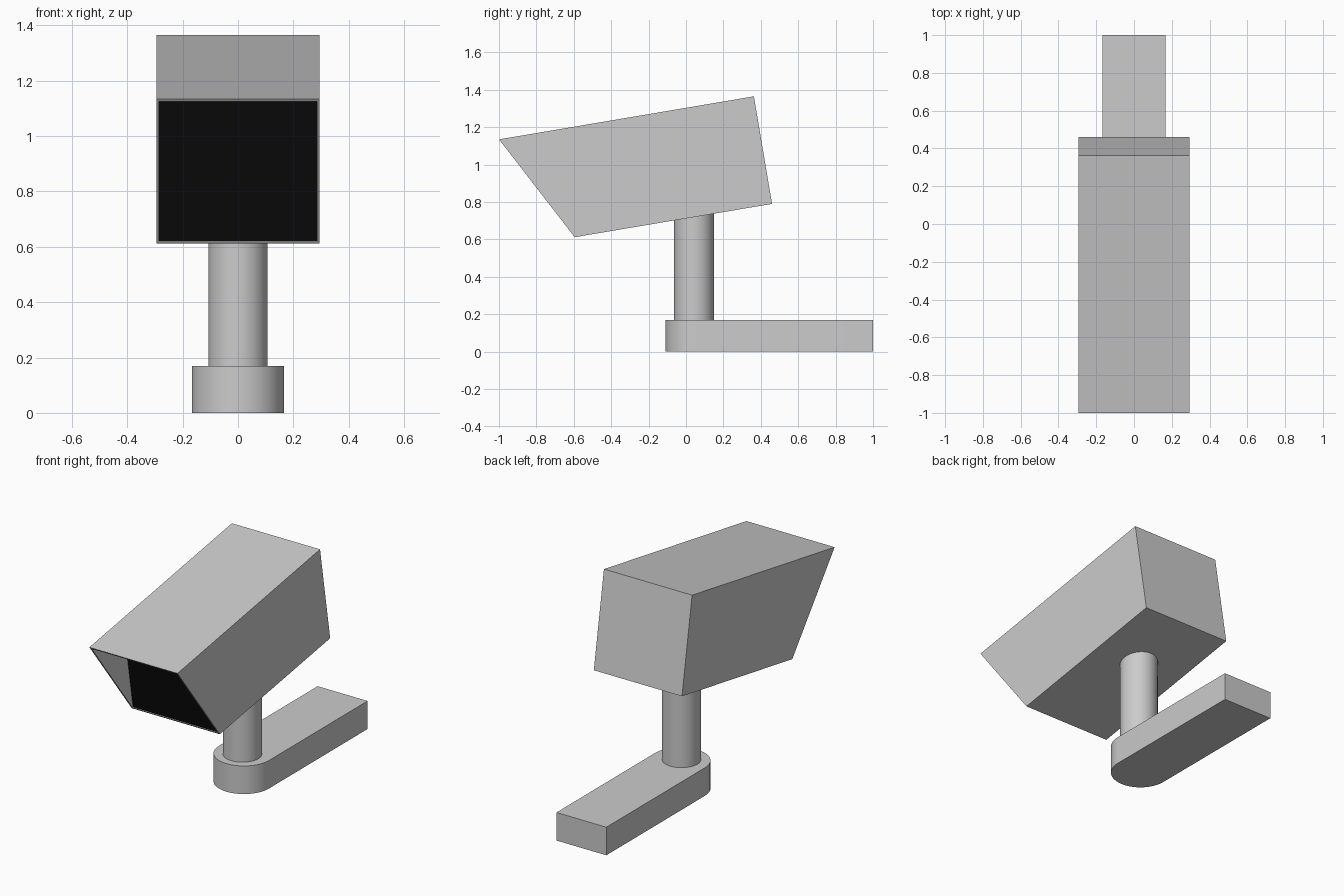
import bpy, bmesh, math
from mathutils import Vector

if "Cube" in bpy.data.objects:
    bpy.data.objects.remove(bpy.data.objects["Cube"])

TILT = math.radians(9.58)
PIVOT = (0, -0.595, 0.612)   # lower front edge of the housing


def extrude(name, points, direction):
    """Solid made by sweeping a closed planar outline along a vector."""
    bm = bmesh.new()
    face = bm.faces.new([bm.verts.new(p) for p in points])
    res = bmesh.ops.extrude_face_region(bm, geom=[face], use_keep_orig=True)
    moved = [v for v in res["geom"] if isinstance(v, bmesh.types.BMVert)]
    bmesh.ops.translate(bm, verts=moved, vec=Vector(direction))
    bmesh.ops.recalc_face_normals(bm, faces=bm.faces)
    mesh = bpy.data.meshes.new(name)
    bm.to_mesh(mesh)
    bm.free()
    ob = bpy.data.objects.new(name, mesh)
    bpy.context.collection.objects.link(ob)
    return ob


def tilted_prism(name, profile, half_width):
    """Side profile (along axis, up) widened in x and tilted like the housing."""
    ob = extrude(name, [(-half_width, u, v) for u, v in profile], (2 * half_width, 0, 0))
    ob.location = PIVOT
    ob.rotation_euler.x = TILT
    return ob


def activate(ob):
    bpy.ops.object.select_all(action='DESELECT')
    ob.select_set(True)
    bpy.context.view_layer.objects.active = ob


def smooth(ob):
    activate(ob)
    bpy.ops.object.shade_smooth_by_angle(angle=math.radians(30))


# Housing with overhanging front hood
housing = tilted_prism("housing", [(0, 0), (1.07, 0), (1.07, 0.583), (-0.312, 0.583)], 0.295)

# Recess under the hood
cutter = tilted_prism("recess_cutter", [(-0.6, 0.01), (0.015, 0.01), (0.015, 0.573), (-0.6, 0.573)], 0.285)
cutter.hide_render = True
mod = housing.modifiers.new("recess", 'BOOLEAN')
mod.operation = 'DIFFERENCE'
mod.solver = 'EXACT'
mod.object = cutter
activate(housing)
bpy.ops.object.modifier_apply(modifier=mod.name)
bpy.data.objects.remove(cutter)

# Black front window at the back of the recess
window = tilted_prism("front_window", [(0, 0.008), (0.02, 0.008), (0.02, 0.575), (0, 0.575)], 0.286)
black = bpy.data.materials.new("black")
black.diffuse_color = (0.003, 0.003, 0.003, 1)
black.use_nodes = True
black.node_tree.nodes["Principled BSDF"].inputs["Base Color"].default_value = black.diffuse_color
window.data.materials.append(black)

# Post
bpy.ops.mesh.primitive_cylinder_add(vertices=48, radius=0.107, depth=0.65, location=(0, 0.043, 0.445))
post = bpy.context.object
post.name = "post"
smooth(post)

# Mounting arm with a rounded front end
R, CY, N = 0.167, 0.057, 24
outline = [(R, 1, 0), (-R, 1, 0)]
for i in range(N + 1):
    a = math.pi + math.pi * i / N
    outline.append((R * math.cos(a), CY + R * math.sin(a), 0))
arm = extrude("mounting_arm", outline, (0, 0, 0.17))
smooth(arm)
